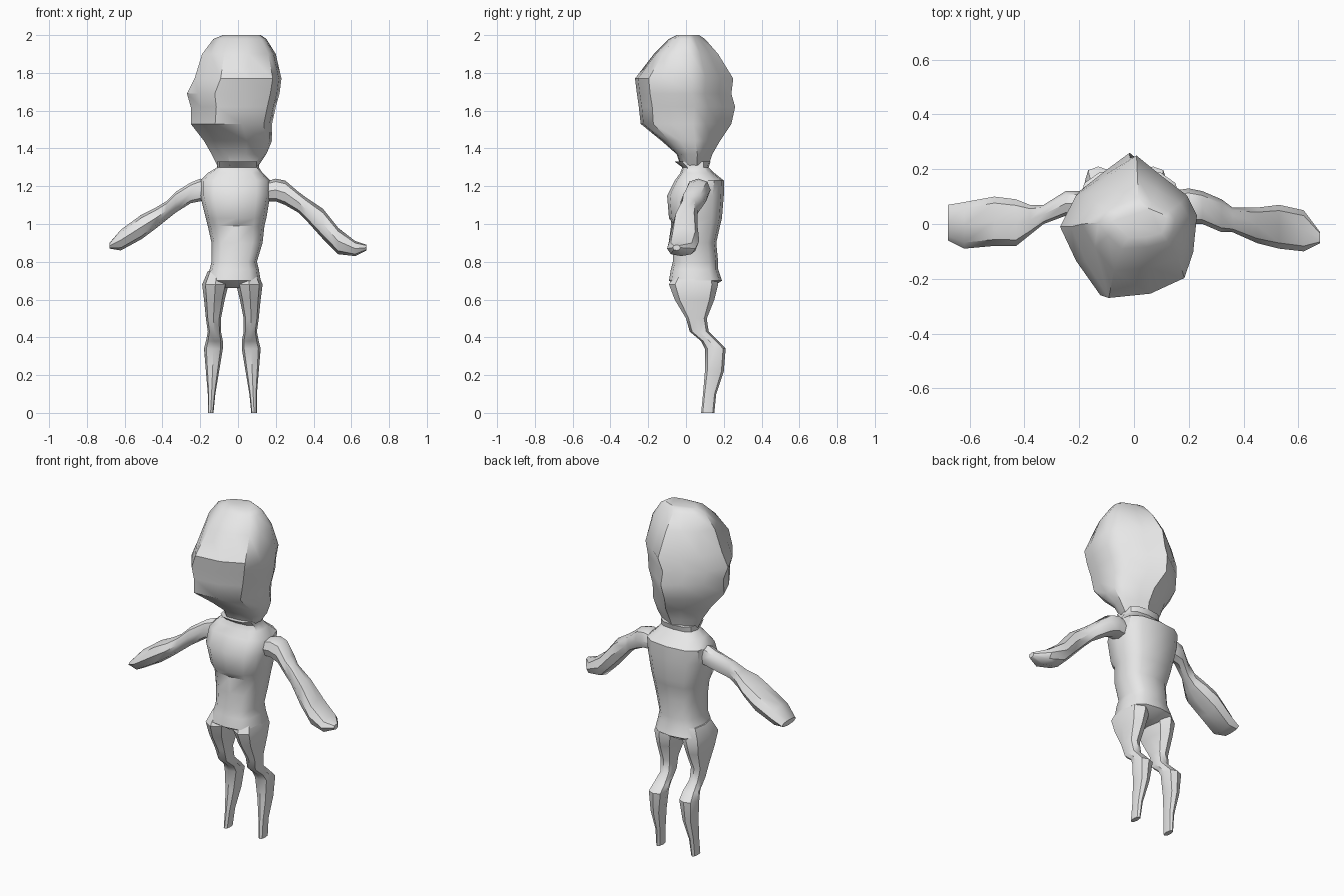
import bpy
import bmesh
from math import cos, sin, pi, copysign, radians
from mathutils import Vector

default_cube = bpy.data.objects.get("Cube")
if default_cube:
    bpy.data.objects.remove(default_cube, do_unlink=True)

# One plain clay colour for the whole figure
CLAY = (0.8, 0.8, 0.8, 1)
clay = bpy.data.materials.new("pale grey clay")
clay.use_nodes = True
clay.diffuse_color = CLAY
clay.node_tree.nodes["Principled BSDF"].inputs["Base Color"].default_value = CLAY


def rounded_section(sides, power):
    """Cross-section inside a unit square; a higher power is boxier."""
    def soften(value):
        return 0.5 + 0.5 * copysign(abs(value) ** (2 / power), value)
    angles = [2 * pi * step / sides for step in range(sides)]
    return [(soften(cos(angle)), soften(sin(angle))) for angle in angles]


def loft(name, rings, section, along="z", mirror=1, shift=0):
    """Skin a section over rings of (position, low a, high a, low b, high b),
    given in hundredths of a unit."""
    bm = bmesh.new()
    loops = []
    for position, low_a, high_a, low_b, high_b in rings:
        loop = []
        for u, v in section:
            a = low_a + (high_a - low_a) * u
            b = low_b + (high_b - low_b) * v
            point = Vector((a, b, position) if along == "z" else (position, a, b))
            point.x = point.x * mirror + shift
            loop.append(bm.verts.new(point / 100))
        loops.append(loop)
    count = len(section)
    for lower, upper in zip(loops, loops[1:]):
        for i in range(count):
            j = (i + 1) % count
            bm.faces.new((lower[i], lower[j], upper[j], upper[i]))
    bm.faces.new(loops[0])
    bm.faces.new(loops[-1])
    bmesh.ops.recalc_face_normals(bm, faces=bm.faces)

    mesh = bpy.data.meshes.new(name)
    bm.to_mesh(mesh)
    bm.free()
    mesh.materials.append(clay)
    part = bpy.data.objects.new(name, mesh)
    bpy.context.collection.objects.link(part)
    bpy.ops.object.select_all(action="DESELECT")
    part.select_set(True)
    bpy.context.view_layer.objects.active = part
    bpy.ops.object.shade_smooth_by_angle(angle=radians(40))
    return part


# Head: pointed at the back, blunt and slightly lopsided at the face
head_section = [(.52, 1), (.7, .87), (.92, .72), (1, .58), (.97, .32), (.9, .14),
                (.63, .03), (.3, 0), (.12, .25), (0, .5), (.12, .73), (.32, .87)]
head_rings = [
    (131, -11, 11, -3, 12),
    (137, -14, 15, -5, 14),
    (144, -18, 18, -13, 18),
    (153, -25, 18, -24, 24),
    (162, -25, 20, -25, 26),
    (169, -27, 22, -26, 24),
    (177, -23, 23, -27, 25),
    (190, -19, 20, -17, 17),
    (198, -13, 15, -9, 10),
    (200, -8, 12, -5, 7),
]
loft("head", head_rings, head_section)

# Torso: hips, waist, overhanging chest, shoulders and collar
torso_rings = [
    (66, -11, 5, -3, 13),
    (70, -17, 12, -9, 19),
    (76, -15, 11, -8, 17),
    (80, -14, 10, -7, 17),
    (90, -14, 13, -7, 16),
    (99, -16, 14, -6, 18),
    (103, -17, 15, -9, 19),
    (115, -20, 17, -10, 20),
    (123, -20, 17, -6, 20),
    (127, -16, 13, -3, 15),
    (130, -11, 11, -2, 12),
    (133, -11, 11, -6, 13),
]
loft("torso", torso_rings, rounded_section(12, 2.8))

# Legs: thin thighs, backward-set calves and tapered stumps
leg_rings = [
    (0, 10, 13, 8, 15),
    (10, 9, 13, 9, 16),
    (22, 7, 14, 10, 20),
    (34, 5, 15, 10, 21),
    (38, 5, 14, 8, 17),
    (43, 6, 13, 2, 12),
    (50, 6, 14, 0, 11),
    (60, 4, 15, -6, 15),
    (68, 2, 16, -9, 17),
    (75, 3, 13, -5, 15),
]
for side, mirror in (("left", 1), ("right", -1)):
    loft(side + "_leg", leg_rings, rounded_section(8, 2.4), mirror=mirror, shift=-3)

# Arms: knobbly shoulders swelling into mitten-like forearms
arm_section = rounded_section(8, 2.3)
left_arm_rings = [
    (13, 1, 12, 112, 122),
    (20, 0, 13, 112, 124),
    (25, 0, 12, 110, 123),
    (32, -3, 9, 106, 117),
    (36, -3, 6, 102, 114),
    (45, -7, 6, 92, 108),
    (53, -9, 7, 84, 98),
    (62, -10, 5, 83, 91),
    (68, -7, -3, 86, 89),
]
right_arm_rings = [
    (14, 2, 12, 113, 122),
    (20, 3, 12, 112, 124),
    (25, 3, 12, 111, 122),
    (33, 0, 7, 106, 117),
    (38, -4, 7, 102, 112),
    (43, -8, 9, 98, 109),
    (51, -8, 10, 92, 105),
    (62, -9, 8, 86, 97),
    (68, -6, 7, 87, 90),
]
loft("left_arm", left_arm_rings, arm_section, along="x")
loft("right_arm", right_arm_rings, arm_section, along="x", mirror=-1)
